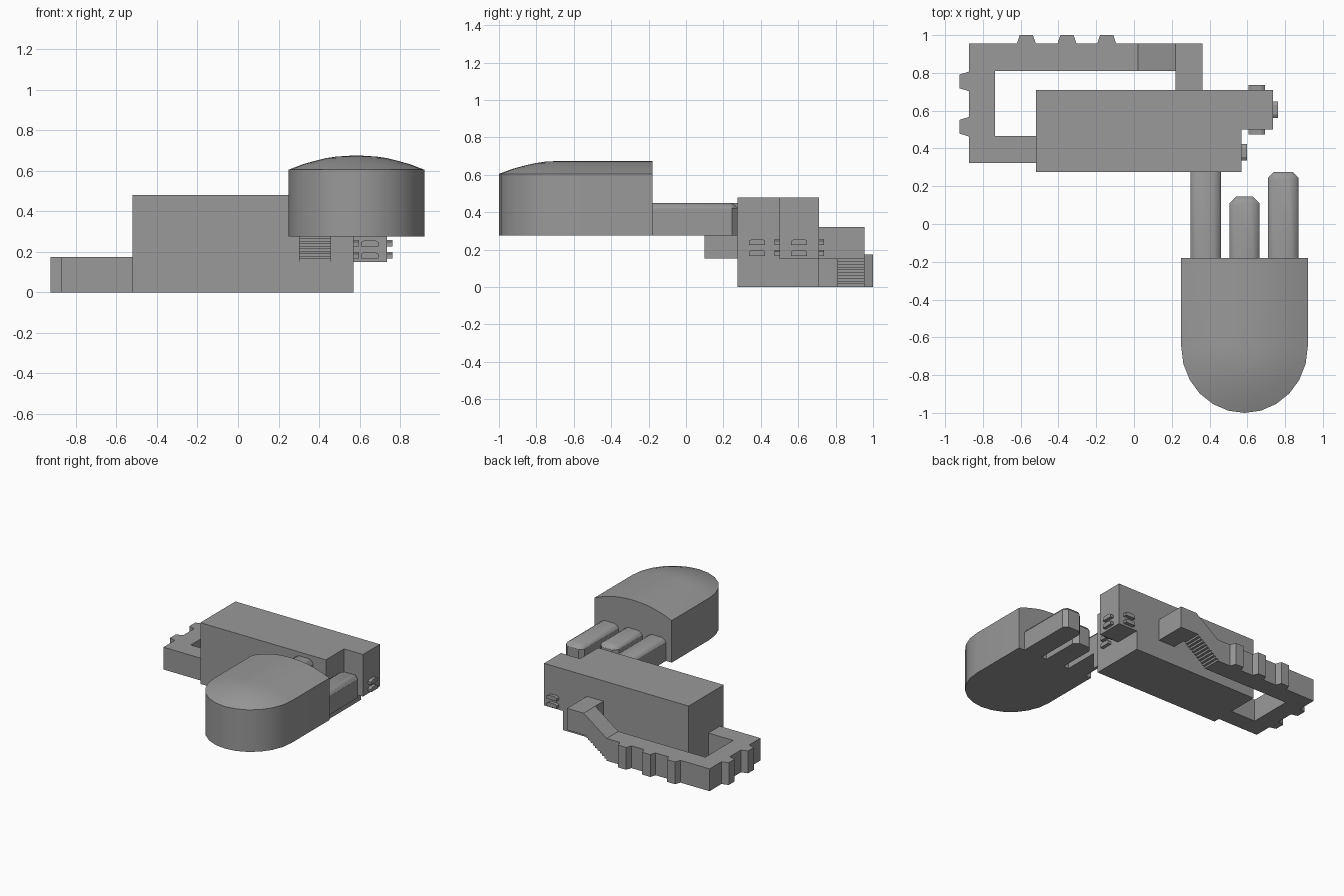
import bpy, bmesh
from math import sin, cos, pi, radians
from mathutils import Matrix, Vector

cube = bpy.data.objects.get("Cube")
if cube:
    bpy.data.objects.remove(cube, do_unlink=True)

grey = bpy.data.materials.new("concrete_grey")
grey.use_nodes = True
colour = (0.32, 0.32, 0.32, 1)
grey.diffuse_color = colour
grey.node_tree.nodes["Principled BSDF"].inputs["Base Color"].default_value = colour


def rings(name, layers, smooth=False):
    """Solid skinned through matching closed rings of points, capped at both ends."""
    bm = bmesh.new()
    loops = [[bm.verts.new(p) for p in layer] for layer in layers]
    bm.faces.new(loops[0][::-1])
    bm.faces.new(loops[-1])
    n = len(loops[0])
    for a, b in zip(loops, loops[1:]):
        for i in range(n):
            j = (i + 1) % n
            bm.faces.new((a[i], a[j], b[j], b[i]))
    bmesh.ops.remove_doubles(bm, verts=bm.verts, dist=0.0001)
    bmesh.ops.recalc_face_normals(bm, faces=bm.faces)
    mesh = bpy.data.meshes.new(name)
    bm.to_mesh(mesh)
    bm.free()
    mesh.materials.append(grey)
    ob = bpy.data.objects.new(name, mesh)
    bpy.context.collection.objects.link(ob)
    if smooth:
        bpy.ops.object.select_all(action='DESELECT')
        ob.select_set(True)
        bpy.context.view_layer.objects.active = ob
        bpy.ops.object.shade_smooth_by_angle(angle=radians(30))
    return ob


def prism(name, profile, axis, lo, hi):
    """Extrude a flat profile along x, y or z."""
    def place(p, h):
        q = list(p)
        q.insert("xyz".index(axis), h)
        return Vector(q)
    return rings(name, [[place(p, h) for p in profile] for h in (lo, hi)])


def box(name, x0, x1, y0, y1, z0, z1):
    return prism(name, [(x0, y0), (x1, y0), (x1, y1), (x0, y1)], "z", z0, z1)


def steps(start, end, count):
    """Stair line: runs level, then drops or climbs, from start to end."""
    (a, b), (c, d) = start, end
    pts = []
    for i in range(count):
        run = a + (c - a) * (i + 1) / count
        pts += [(run, b + (d - b) * i / count),
                (run, b + (d - b) * (i + 1) / count)]
    return pts


# Main block and its raised side wing
box("main_block", -0.52, 0.57, 0.275, 0.71, 0, 0.48)
box("side_wing", 0.57, 0.735, 0.5, 0.71, 0.15, 0.48)


# Small hooded vents in stacked pairs
def vents(name, x, y, turn):
    w = 0.043
    shape = [(-w, 0), (w, 0), (w, 0.022), (w * 0.6, 0.032), (-w * 0.6, 0.032), (-w, 0.022)]
    for level, z in (("lower", 0.167), ("upper", 0.225)):
        ob = prism(f"{name}_{level}", shape, "y", -0.027, 0)
        ob.data.transform(Matrix.Translation((x, y, z)) @ Matrix.Rotation(turn, 4, 'Z'))


vents("block_vent", 0.57, 0.38, pi / 2)
vents("wing_end_vent", 0.735, 0.605, pi / 2)
vents("wing_front_vent", 0.65, 0.5, 0)
vents("wing_back_vent", 0.65, 0.71, pi)

# Low looped passage with tapered buttresses on its outer faces
outline = [(-0.52, 0.465), (-0.735, 0.465), (-0.735, 0.81), (0.02, 0.81), (0.02, 0.955)]
for c in (-0.145, -0.355, -0.57):
    outline += [(c + 0.05, 0.955), (c + 0.035, 1), (c - 0.035, 1), (c - 0.05, 0.955)]
outline.append((-0.873, 0.955))
for c in (0.755, 0.515):
    outline += [(-0.873, c + 0.052), (-0.925, c + 0.036),
                (-0.925, c - 0.036), (-0.873, c - 0.052)]
outline += [(-0.873, 0.323), (-0.52, 0.323)]
prism("looped_passage", outline, "z", 0, 0.175)

# Climbing passage with a stepped underside, then the turn into the block
ramp = [(0.02, 0), (0.02, 0.175), (0.22, 0.32), (0.22, 0.15)]
ramp += steps((0.22, 0.15), (0.02, 0), 10)[:-1]
prism("stair_passage", ramp, "y", 0.81, 0.955)
box("passage_landing", 0.22, 0.363, 0.71, 0.955, 0.15, 0.32)

# Rounded hall with a shallow vaulted roof
CX, CY = 0.585, -0.65


def hall_ring(s, z):
    arc = [(CX + 0.335 * s * cos(pi + pi * i / 12),
            CY + 0.35 * s * sin(pi + pi * i / 12), z) for i in range(13)]
    return arc + [(CX + 0.335 * s, -0.18, z), (CX - 0.335 * s, -0.18, z)]


hall_layers = ((1, 0.275), (1, 0.605), (0.8, 0.631), (0.6, 0.65),
               (0.45, 0.662), (0.3, 0.67), (0.05, 0.675))
rings("rounded_hall", [hall_ring(s, z) for s, z in hall_layers], smooth=True)


# Three corridors with eased roofs; the outer two end free
def corridor(name, x, end, cut):
    def ring(inset, z):
        w, e = 0.08 - inset, end - inset * (cut > 0)
        c = max(cut - inset * 0.5, 0.001)
        return [(x - w, -0.18, z), (x + w, -0.18, z), (x + w, e - c, z),
                (x + w - c, e, z), (x - w + c, e, z), (x - w, e - c, z)]
    rings(name, [ring(0, 0.275), ring(0, 0.42), ring(0.012, 0.438), ring(0.035, 0.45)], smooth=True)


corridor("linking_corridor", 0.38, 0.275, 0)
corridor("middle_corridor", 0.585, 0.145, 0.035)
corridor("outer_corridor", 0.79, 0.275, 0.03)

# Steps leading down from the linking corridor, closed by side walls
flight = [(0.275, 0.275), (0.1, 0.275)] + steps((0.1, 0.275), (0.275, 0.152), 10)
prism("corridor_stairs", flight, "x", 0.304, 0.456)
for side, x in (("right", 0.3), ("left", 0.456)):
    box(f"stair_wall_{side}", x, x + 0.004, 0.1, 0.275, 0.152, 0.275)
